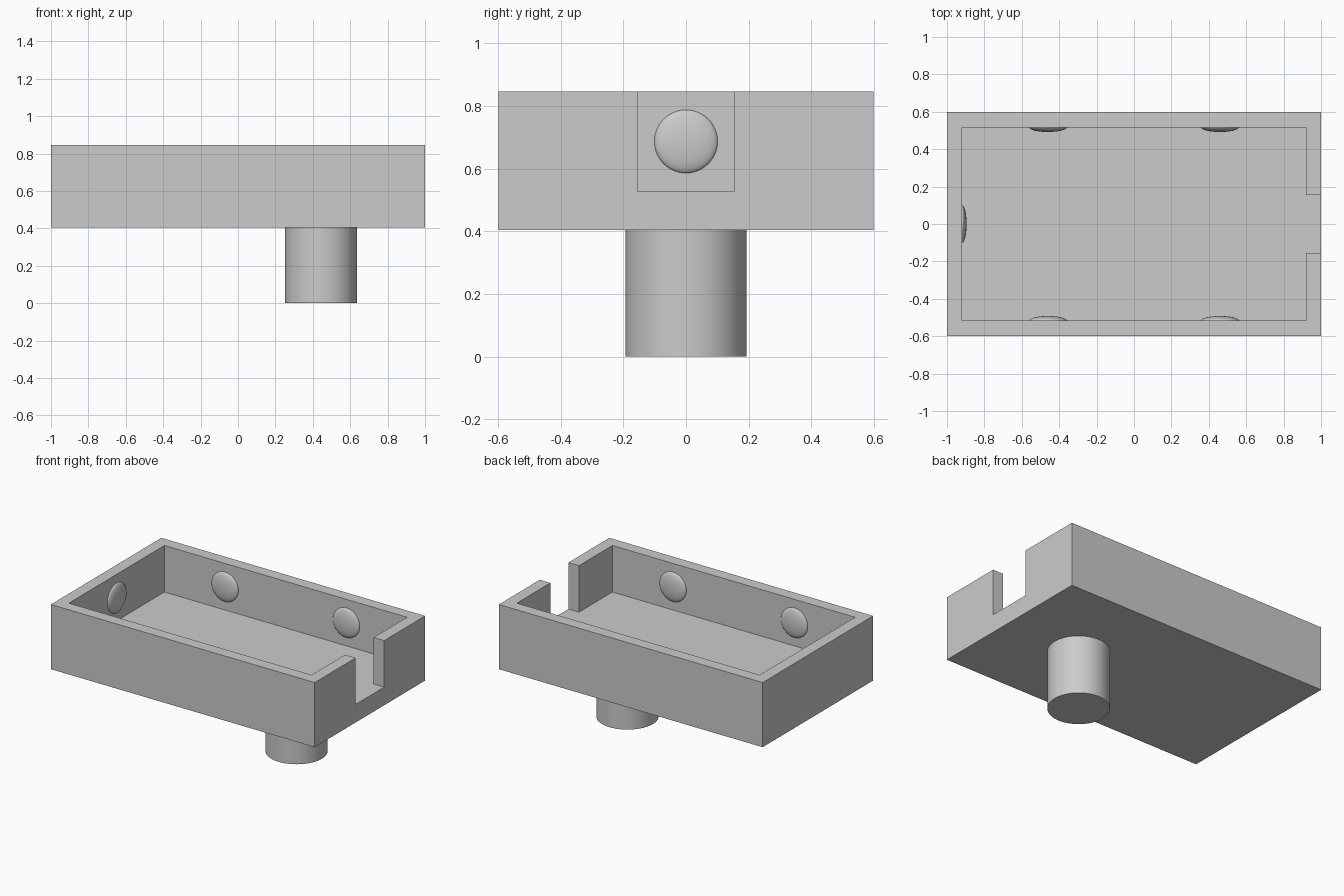
import bpy, bmesh, math
from mathutils import Matrix

old = bpy.data.objects.get("Cube")
if old:
    bpy.data.objects.remove(old, do_unlink=True)

grey = bpy.data.materials.new("plain_grey")
grey.use_nodes = True
grey.diffuse_color = (0.6, 0.6, 0.6, 1)
grey.node_tree.nodes["Principled BSDF"].inputs["Base Color"].default_value = (0.6, 0.6, 0.6, 1)

HALF_X, HALF_Y = 1.0, 0.598        # outer tray
IN_X, IN_Y = 0.92, 0.517           # inner cavity
BASE, FLOOR, TOP = 0.404, 0.528, 0.847
NOTCH = 0.155


def add_object(name, bm, smooth=False):
    bmesh.ops.recalc_face_normals(bm, faces=bm.faces)
    mesh = bpy.data.meshes.new(name)
    bm.to_mesh(mesh)
    bm.free()
    mesh.materials.append(grey)
    obj = bpy.data.objects.new(name, mesh)
    bpy.context.collection.objects.link(obj)
    if smooth:
        bpy.ops.object.select_all(action='DESELECT')
        obj.select_set(True)
        bpy.context.view_layer.objects.active = obj
        bpy.ops.object.shade_smooth_by_angle(angle=math.radians(40))
    return obj


def prism(name, outline, z0, z1):
    bm = bmesh.new()
    face = bm.faces.new([bm.verts.new((x, y, z0)) for x, y in outline])
    top = bmesh.ops.extrude_face_region(bm, geom=[face])["geom"]
    verts = [v for v in top if isinstance(v, bmesh.types.BMVert)]
    bmesh.ops.translate(bm, verts=verts, vec=(0, 0, z1 - z0))
    return add_object(name, bm)


# Open tray: solid block with the cavity and end notch cut in one piece
tray = prism("tray", [(-HALF_X, -HALF_Y), (HALF_X, -HALF_Y),
                      (HALF_X, HALF_Y), (-HALF_X, HALF_Y)], BASE, TOP)
cutter = prism("cavity_cutter", [(-IN_X, -IN_Y), (IN_X, -IN_Y), (IN_X, -NOTCH),
                                 (1.2, -NOTCH), (1.2, NOTCH), (IN_X, NOTCH),
                                 (IN_X, IN_Y), (-IN_X, IN_Y)], FLOOR, 1.0)
cutter.hide_render = True
cut = tray.modifiers.new("cavity", 'BOOLEAN')
cut.operation, cut.solver, cut.object = 'DIFFERENCE', 'EXACT', cutter
bpy.ops.object.select_all(action='DESELECT')
tray.select_set(True)
bpy.context.view_layer.objects.active = tray
bpy.ops.object.modifier_apply(modifier=cut.name)
bpy.data.objects.remove(cutter, do_unlink=True)

# Round peg under the tray
bm = bmesh.new()
bmesh.ops.create_cone(bm, cap_ends=True, segments=64, radius1=0.193, radius2=0.193,
                      depth=BASE, matrix=Matrix.Translation((0.444, 0, BASE / 2)))
add_object("peg", bm, smooth=True)


# Flattened domes on the inner walls
def wall_dome(name, x, y, turn):
    bm = bmesh.new()
    bmesh.ops.create_uvsphere(bm, u_segments=48, v_segments=32, radius=1)
    bmesh.ops.scale(bm, vec=(0.101, 0.101, 0.025), verts=bm.verts)
    # Keep only the half facing into the tray
    bmesh.ops.bisect_plane(bm, geom=bm.verts[:] + bm.edges[:] + bm.faces[:],
                           plane_co=(0, 0, -0.004), plane_no=(0, 0, -1), clear_outer=True)
    place = (Matrix.Translation((x, y, 0.687)) @ Matrix.Rotation(turn, 4, 'Z')
             @ Matrix.Rotation(math.pi / 2, 4, 'Y'))
    bmesh.ops.transform(bm, matrix=place, verts=bm.verts)
    bmesh.ops.holes_fill(bm, edges=[e for e in bm.edges if e.is_boundary], sides=0)
    add_object(name, bm, smooth=True)


for label, x in (("right", -0.46), ("left", 0.46)):
    wall_dome("front_dome_" + label, x, -IN_Y, math.pi / 2)
    wall_dome("back_dome_" + label, x, IN_Y, -math.pi / 2)
wall_dome("end_dome", -IN_X, 0, 0)
